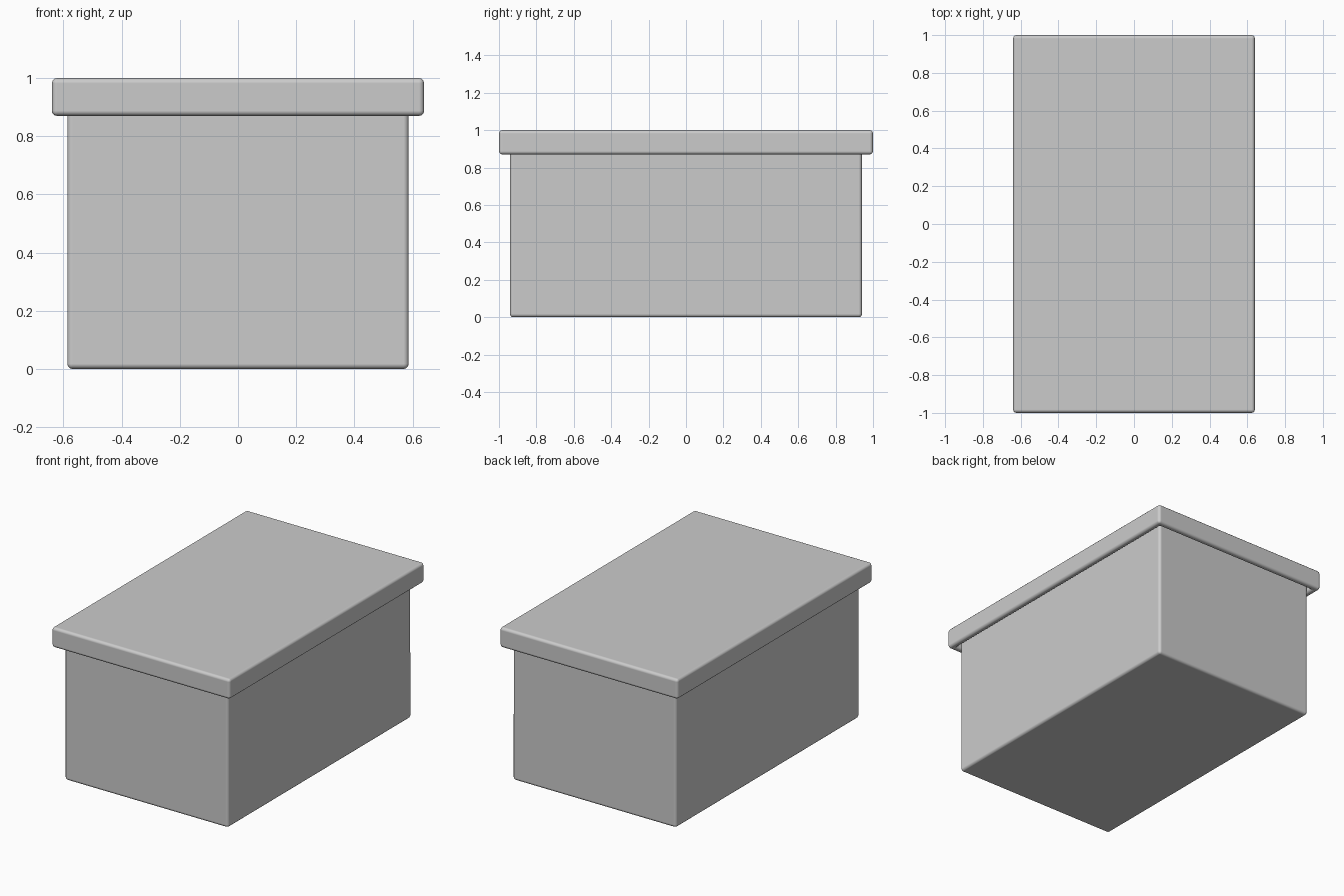
import bpy, bmesh
from mathutils import Matrix, Vector

if "Cube" in bpy.data.objects:
    bpy.data.objects.remove(bpy.data.objects["Cube"])


def hollow_box(name, hx, hy, z0, z1, wall, floor, opening):
    """Rounded tray: opening = +1 is open at the top, -1 open underneath."""
    bm = bmesh.new()
    bmesh.ops.create_cube(bm, size=1, matrix=Matrix.Translation((0, 0, (z0 + z1) / 2))
                          @ Matrix.Diagonal((2 * hx, 2 * hy, z1 - z0, 1)))
    bm.normal_update()
    face = next(f for f in bm.faces if f.normal.z * opening > 0.9)
    # Inset the open side, then push it in to form the cavity
    bmesh.ops.inset_region(bm, faces=[face], thickness=wall, use_even_offset=True)
    ext = bmesh.ops.extrude_discrete_faces(bm, faces=[face])
    depth = (z1 - z0) - floor
    bmesh.ops.translate(bm, verts=ext["faces"][0].verts[:],
                        vec=Vector((0, 0, -opening * depth)))
    bmesh.ops.recalc_face_normals(bm, faces=bm.faces[:])
    mesh = bpy.data.meshes.new(name)
    bm.to_mesh(mesh)
    bm.free()
    obj = bpy.data.objects.new(name, mesh)
    bpy.context.collection.objects.link(obj)
    bevel = obj.modifiers.new("soft_edges", "BEVEL")
    bevel.width = 0.018
    bevel.segments = 3
    bevel.harden_normals = True
    mesh.shade_smooth()
    return obj


# Box body, open at the top under the lid
hollow_box("box_body", 0.587, 0.941, 0.0, 0.955, 0.05, 0.05, 1)

# Lid, a shallow cap whose rim hangs around the body with a small gap
hollow_box("box_lid", 0.64, 1.0, 0.87, 1.0, 0.042, 0.042, -1)
